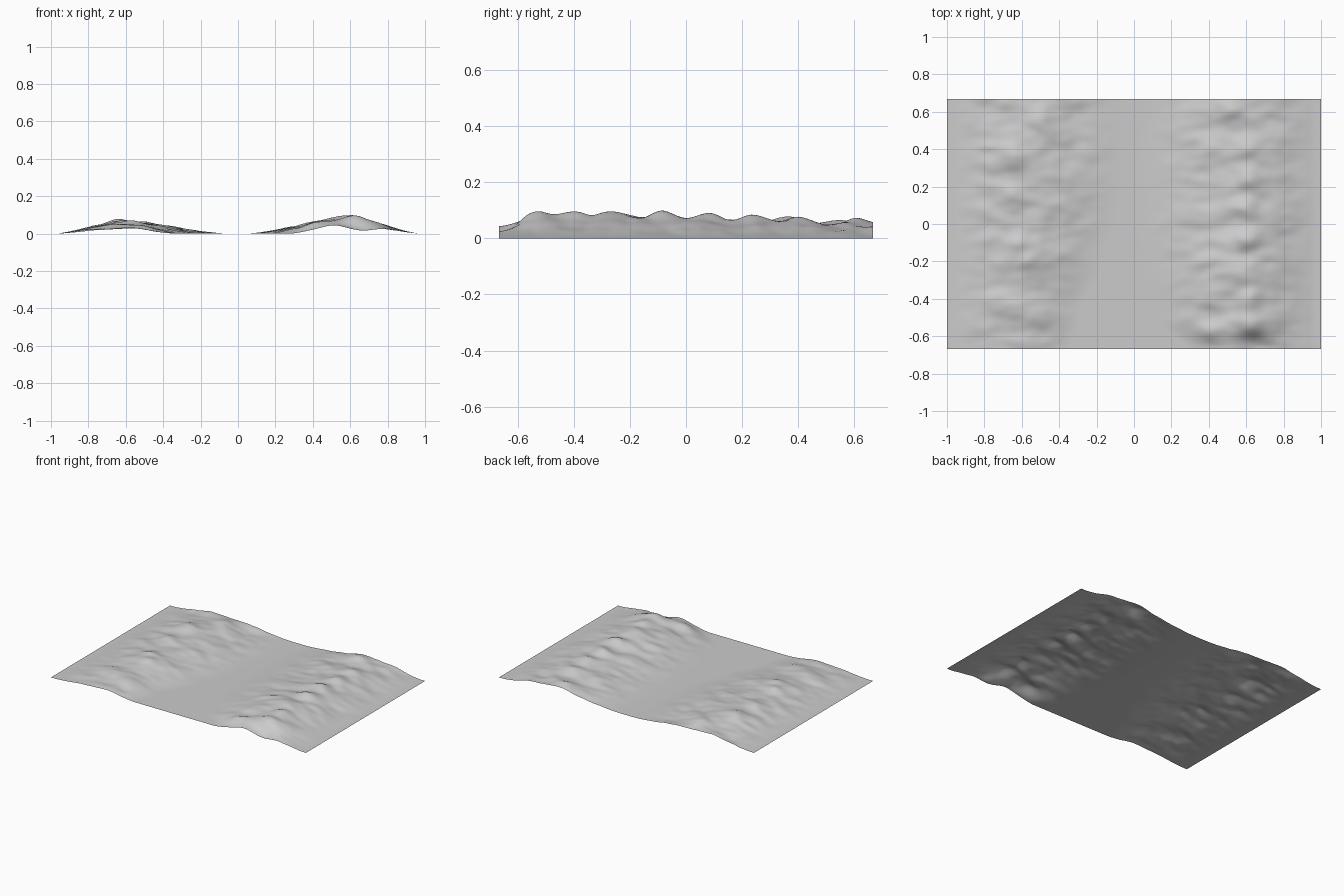
import bpy, bmesh
from math import exp
from mathutils import Vector, noise

cube = bpy.data.objects.get("Cube")
if cube:
    bpy.data.objects.remove(cube, do_unlink=True)

HALF_X, HALF_Y = 1.0, 0.667
COLUMNS, ROWS = 180, 120

# Tables along the valley: (y, inner foot of ridge, crest height)
LEFT = [(-0.67, -0.33, 0.027), (-0.45, -0.28, 0.044), (-0.2, -0.16, 0.052),
        (0.1, -0.07, 0.052), (0.35, -0.04, 0.054), (0.67, -0.02, 0.040)]
RIGHT = [(-0.67, 0.27, 0.052), (-0.5, 0.12, 0.070), (-0.25, 0.05, 0.074),
         (0.0, 0.02, 0.066), (0.3, 0.02, 0.060), (0.67, 0.05, 0.050)]

# Knolls and hollows: (x, y, height, x radius, y radius)
KNOLLS = [
    (-0.65, 0.36, 0.024, 0.07, 0.06), (-0.65, 0.15, 0.022, 0.07, 0.06),
    (-0.50, 0.55, 0.020, 0.08, 0.07), (-0.62, -0.10, 0.020, 0.06, 0.05),
    (-0.57, -0.20, 0.016, 0.05, 0.04), (-0.50, -0.50, 0.014, 0.09, 0.06),
    (0.61, 0.40, 0.022, 0.07, 0.05), (0.61, 0.24, 0.026, 0.06, 0.06),
    (0.60, 0.08, 0.026, 0.06, 0.05), (0.60, -0.08, 0.030, 0.07, 0.05),
    (0.58, -0.25, 0.026, 0.08, 0.06), (0.62, -0.40, 0.026, 0.07, 0.06),
    (0.62, -0.54, 0.028, 0.07, 0.05), (0.42, -0.40, 0.014, 0.07, 0.05),
    (0.40, -0.57, 0.016, 0.06, 0.05), (0.52, 0.60, 0.022, 0.07, 0.05),
    (0.66, -0.67, -0.038, 0.10, 0.06), (-0.75, 0.38, -0.012, 0.06, 0.03),
]


def smooth(t):
    t = max(0.0, min(1.0, t))
    return t * t * (3 - 2 * t)


def along(table, y):
    """Foot and crest height of a ridge at this y."""
    for (y0, f0, h0), (y1, f1, h1) in zip(table, table[1:]):
        if y <= y1:
            t = smooth((y - y0) / (y1 - y0))
            return f0 + (f1 - f0) * t, h0 + (h1 - h0) * t
    return table[-1][1:]


def ridge(x, y, table, side):
    """Long hill: gentle inner slope, rounded crest, outer slope to the border."""
    foot, height = along(table, y)
    foot, x = foot * side, x * side
    crest = 0.62
    if x < crest:
        t = max(0.0, (x - foot) / (crest - foot))
        shape = 0.5 * smooth(t) + 0.5 * smooth(t * 1.25)
    else:
        shape = smooth((HALF_X - x) / (HALF_X - crest))
    return height * shape, shape


def height_at(x, y):
    z, shape = ridge(x, y, RIGHT, 1) if x > 0 else ridge(x, y, LEFT, -1)
    # Spurs run down the slopes, with finer lumps over them
    spurs = noise.noise(Vector((x * 5, y * 9, 1.7)))
    lumps = noise.noise(Vector((x * 11, y * 17, 4.2)))
    z += min(1.0, shape * 1.6) * (0.011 * spurs + 0.006 * lumps)
    for kx, ky, h, rx, ry in KNOLLS:
        z += 0.85 * h * exp(-((x - kx) / rx) ** 2 - ((y - ky) / ry) ** 2)
    border = smooth((HALF_X - abs(x)) / 0.08)
    return max(0.0, z) * border


# Ground sheet, open underneath
bm = bmesh.new()
bmesh.ops.create_grid(bm, x_segments=COLUMNS, y_segments=ROWS, size=1)
for v in bm.verts:
    v.co.x *= HALF_X
    v.co.y *= HALF_Y
    v.co.z = height_at(v.co.x, v.co.y)
for f in bm.faces:
    f.smooth = True
mesh = bpy.data.meshes.new("terrain")
bm.to_mesh(mesh)
bm.free()
terrain = bpy.data.objects.new("terrain", mesh)
bpy.context.collection.objects.link(terrain)

# Plain grey ground
grey = bpy.data.materials.new("light grey")
grey.use_nodes = True
colour = (0.6, 0.6, 0.6, 1)
grey.diffuse_color = colour
grey.node_tree.nodes["Principled BSDF"].inputs["Base Color"].default_value = colour
mesh.materials.append(grey)
